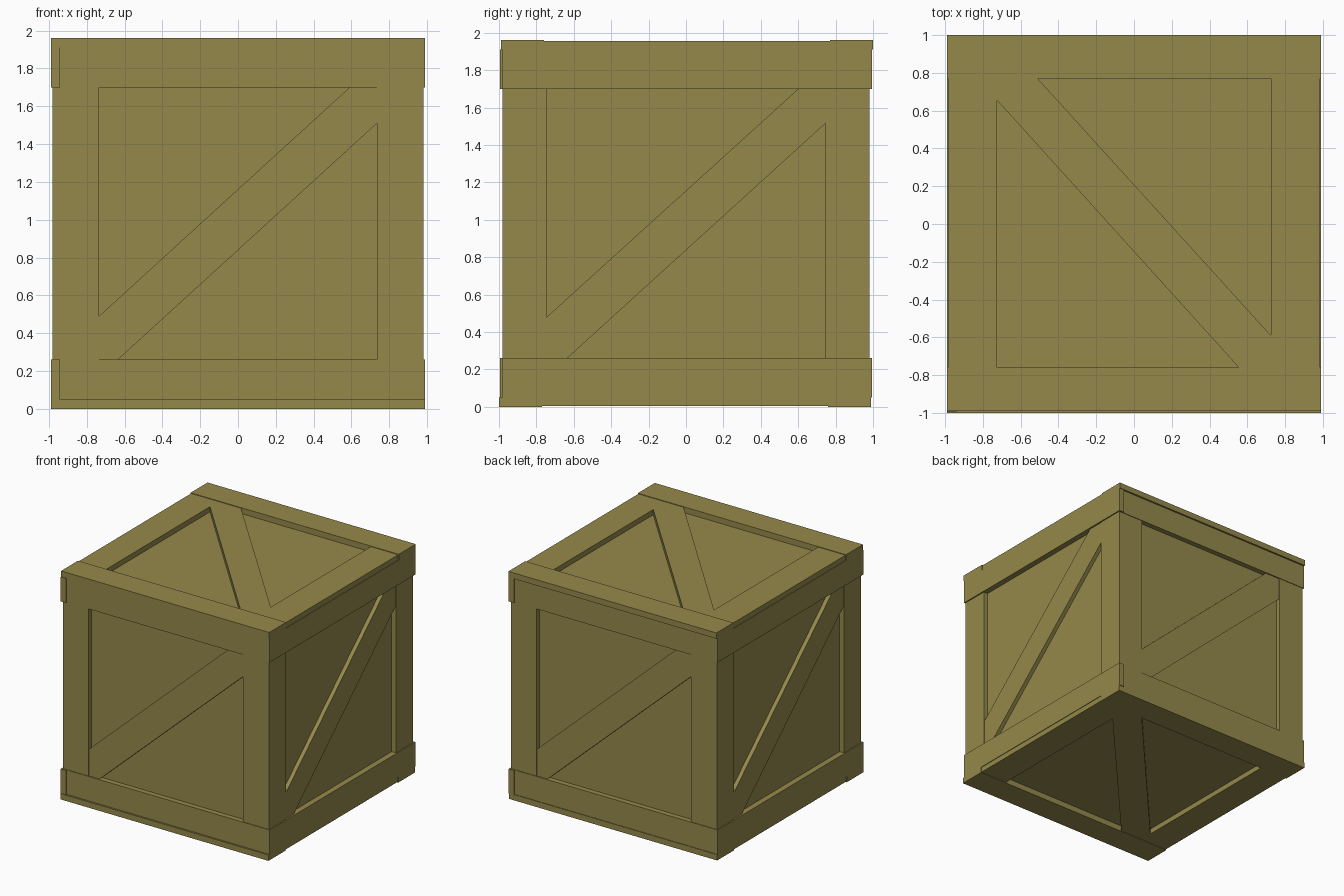
import bpy, bmesh
from mathutils import Matrix, Vector

if "Cube" in bpy.data.objects:
    bpy.data.objects.remove(bpy.data.objects["Cube"])

wood = bpy.data.materials.new("wood")
wood.diffuse_color = (0.30, 0.25, 0.07, 1)
wood.use_nodes = True
wood.node_tree.nodes["Principled BSDF"].inputs["Base Color"].default_value = wood.diffuse_color


def frame(u, v, w, origin=(0, 0, 0)):
    """Matrix taking face coordinates (across, up, outward) to world."""
    m = Matrix((u, v, w)).transposed().to_4x4()
    m.translation = Vector(origin)
    return m


def board(name, outline, w0, w1, matrix):
    """Flat board: 2D outline extruded from w0 to w1 along the face normal."""
    bm = bmesh.new()
    base = bm.faces.new([bm.verts.new((u, v, w0)) for u, v in outline])
    ext = bmesh.ops.extrude_face_region(bm, geom=[base])
    for e in ext["geom"]:
        if isinstance(e, bmesh.types.BMVert):
            e.co.z = w1
    bmesh.ops.transform(bm, matrix=matrix, verts=bm.verts)
    bmesh.ops.recalc_face_normals(bm, faces=bm.faces)
    me = bpy.data.meshes.new(name)
    bm.to_mesh(me)
    bm.free()
    me.materials.append(wood)
    ob = bpy.data.objects.new(name, me)
    bpy.context.collection.objects.link(ob)


def rect(u0, u1, v0, v1):
    return [(u0, v0), (u1, v0), (u1, v1), (u0, v1)]


def panel(name, m, inner, rail_u, rail_v, stile_u, brace, base, rail_w, stile_w, brace_w):
    """Two rails, two stiles and a diagonal brace around an opening."""
    u0, u1, v0, v1 = inner
    board(name + "_lower_rail", rect(*rail_u, rail_v[0], v0), base, rail_w, m)
    board(name + "_upper_rail", rect(*rail_u, v1, rail_v[1]), base, rail_w, m)
    board(name + "_left_stile", rect(stile_u[0], u0, v0, v1), base, stile_w, m)
    board(name + "_right_stile", rect(u1, stile_u[1], v0, v1), base, stile_w, m)
    board(name + "_brace", brace, base, brace_w, m)


# Closed inner box
board("inner_box", rect(-0.94, 0.94, -0.94, 0.94), 0.05, 1.91, Matrix())

# Front and back
brace = [(-0.735, 0.26), (-0.635, 0.26), (0.735, 1.51),
         (0.735, 1.70), (0.59, 1.70), (-0.735, 0.49)]
for name, s in (("front", 1), ("back", -1)):
    panel(name, frame((s, 0, 0), (0, 0, 1), (0, -s, 0)),
          (-0.735, 0.735, 0.26, 1.70), (-0.94, 0.94), (0.05, 1.91),
          (-0.94, 0.94), brace, 0.94, 0.985, 0.98, 0.975)

# Right and left, covering the corners
brace = [(-0.745, 0.26), (-0.635, 0.26), (0.745, 1.515),
         (0.745, 1.70), (0.60, 1.70), (-0.745, 0.48)]
for name, s in (("right", 1), ("left", -1)):
    panel(name, frame((0, s, 0), (0, 0, 1), (s, 0, 0)),
          (-0.745, 0.745, 0.26, 1.70), (-0.985, 0.995), (0.05, 1.91),
          (-0.98, 0.98), brace, 0.94, 0.99, 0.98, 0.975)

# Top lid, and bottom as the lid turned over
brace = [(0.725, -0.76), (0.725, -0.59), (-0.51, 0.77),
         (-0.725, 0.77), (-0.725, 0.655), (0.555, -0.76)]
for name, s in (("top", 1), ("bottom", -1)):
    panel(name, frame((1, 0, 0), (0, s, 0), (0, 0, s), (0, 0, 0.98)),
          (-0.725, 0.725, -0.76, 0.77), (-0.99, 0.99), (-0.99, 1.0),
          (-0.985, 0.985), brace, 0.93, 0.98, 0.975, 0.975)
